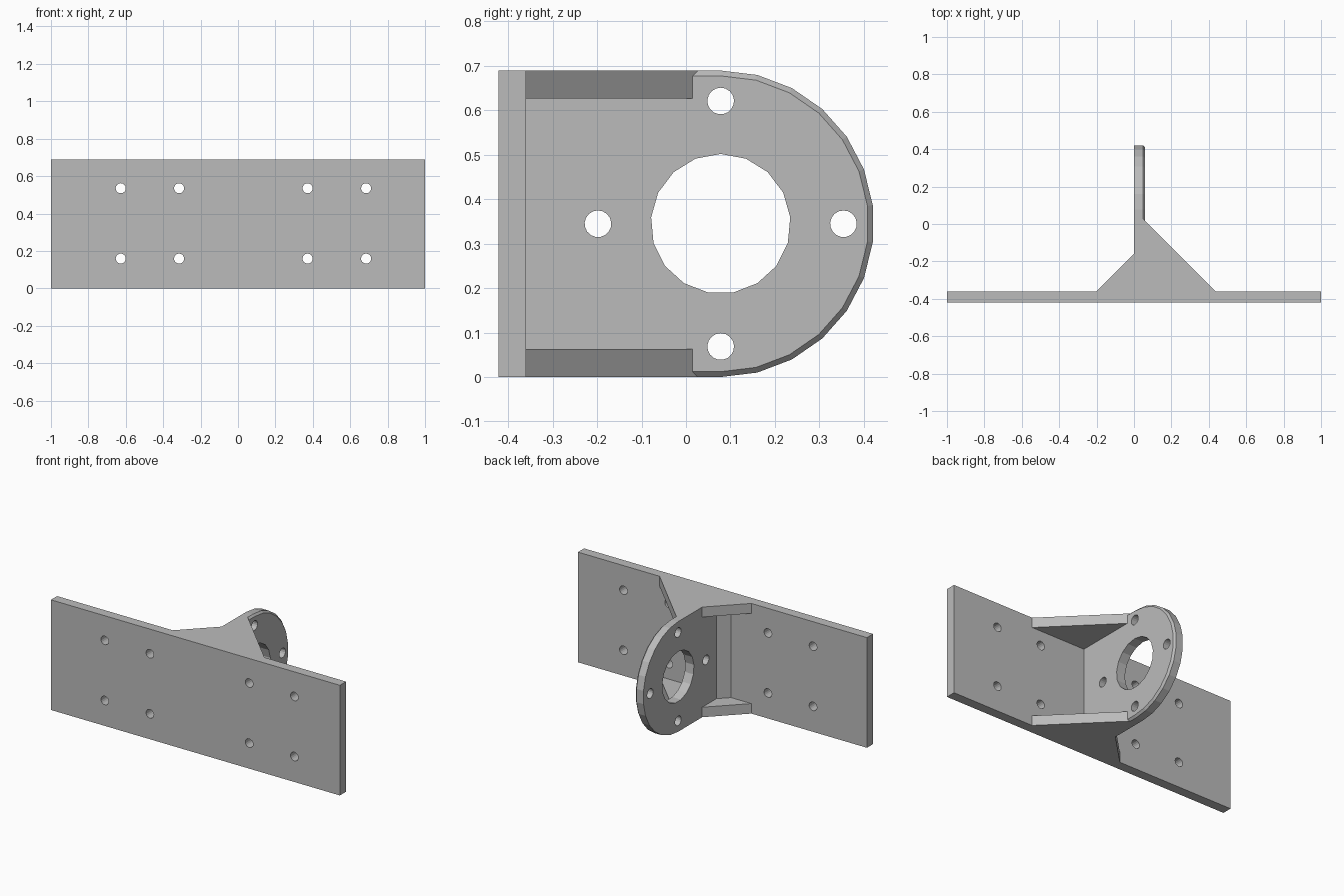
import bpy, bmesh
from math import sin, cos, pi
from mathutils import Vector

cube = bpy.data.objects.get("Cube")
if cube:
    bpy.data.objects.remove(cube, do_unlink=True)

HEIGHT = 0.689
MID = HEIGHT / 2
FRONT, BACK = -0.421, -0.36      # mounting plate faces
ROOT = -0.39                     # depth to which parts sink into the plate
THICK = 0.06                     # flange thickness
RING_Y = 0.078                   # centre of the flange disc
BEVEL = 0.012

metal = bpy.data.materials.new("plain grey")
metal.use_nodes = True
grey = (0.5, 0.5, 0.5, 1)
metal.diffuse_color = grey
metal.node_tree.nodes["Principled BSDF"].inputs["Base Color"].default_value = grey


def loft(name, loops):
    """Solid skinned through matching closed loops, capped at both ends."""
    bm = bmesh.new()
    rings = [[bm.verts.new(p) for p in loop] for loop in loops]
    n = len(rings[0])
    for a, b in zip(rings, rings[1:]):
        for i in range(n):
            j = (i + 1) % n
            bm.faces.new((a[i], a[j], b[j], b[i]))
    bm.faces.new(rings[0][::-1])
    bm.faces.new(rings[-1])
    bmesh.ops.recalc_face_normals(bm, faces=bm.faces[:])
    mesh = bpy.data.meshes.new(name)
    bm.to_mesh(mesh)
    bm.free()
    mesh.materials.append(metal)
    obj = bpy.data.objects.new(name, mesh)
    bpy.context.collection.objects.link(obj)
    return obj


def slab(name, outline, z0, z1):
    return loft(name, [[(x, y, z) for x, y in outline] for z in (z0, z1)])


def drill(name, centre, axis, radius, sides):
    """Round cutter along x or y, with one corner pointing up."""
    loops = []
    for d in (-0.2, 0.2):
        loop = []
        for k in range(sides):
            t = 2 * pi * k / sides
            across, up = radius * sin(t), radius * cos(t)
            offset = (d, across, up) if axis == "x" else (across, d, up)
            loop.append(Vector(centre) + Vector(offset))
        loops.append(loop)
    tool = loft(name, loops)
    tool.hide_render = True
    return tool


def combine(target, tool, operation):
    mod = target.modifiers.new(tool.name, "BOOLEAN")
    mod.operation, mod.solver, mod.object = operation, "EXACT", tool
    bpy.context.view_layer.objects.active = target
    bpy.ops.object.modifier_apply(modifier=mod.name)
    bpy.data.objects.remove(tool, do_unlink=True)


def flange_loop(x, inset):
    """Straight root with a half-round end."""
    r = MID - inset
    arc = [(x, RING_Y + r * sin(pi * k / 13), MID + r * cos(pi * k / 13))
           for k in range(14)]
    return [(x, ROOT, MID + r)] + arc + [(x, ROOT, MID - r)]


# Mounting plate
bracket = slab("bracket", [(-1, FRONT), (1, FRONT), (1, BACK), (-1, BACK)], 0, HEIGHT)

# Upright flange, bevelled on its right-hand rim
flange = loft("flange", [flange_loop(0, 0), flange_loop(THICK - BEVEL, 0),
                         flange_loop(THICK, BEVEL)])
combine(bracket, flange, "UNION")

# Top and bottom gussets
gusset = [(-0.2, ROOT), (-0.2, BACK), (0, -0.16), (0.03, -0.16), (0.03, 0.045),
          (0.435, BACK), (0.435, ROOT)]
for label, z in (("bottom_gusset", 0), ("top_gusset", HEIGHT - 0.0625)):
    combine(bracket, slab(label, gusset, z, z + 0.0625), "UNION")

# Sloped fillet along the flange root
fillet = [(-0.06, ROOT), (-0.06, BACK), (0, -0.3), (0.03, -0.3), (0.03, ROOT)]
combine(bracket, slab("root_fillet", fillet, 0, HEIGHT), "UNION")

# Flange bore and its four bolt holes
combine(bracket, drill("bore", (0, RING_Y, MID), "x", 0.157, 17), "DIFFERENCE")
for k in range(4):
    a = k * pi / 2
    centre = (0, RING_Y + 0.276 * cos(a), MID + 0.276 * sin(a))
    combine(bracket, drill("flange_hole", centre, "x", 0.03, 17), "DIFFERENCE")

# Plate screw holes
for x in (-0.627, -0.315, 0.372, 0.685):
    for z in (0.159, 0.535):
        combine(bracket, drill("plate_hole", (x, BACK, z), "y", 0.027, 17), "DIFFERENCE")
